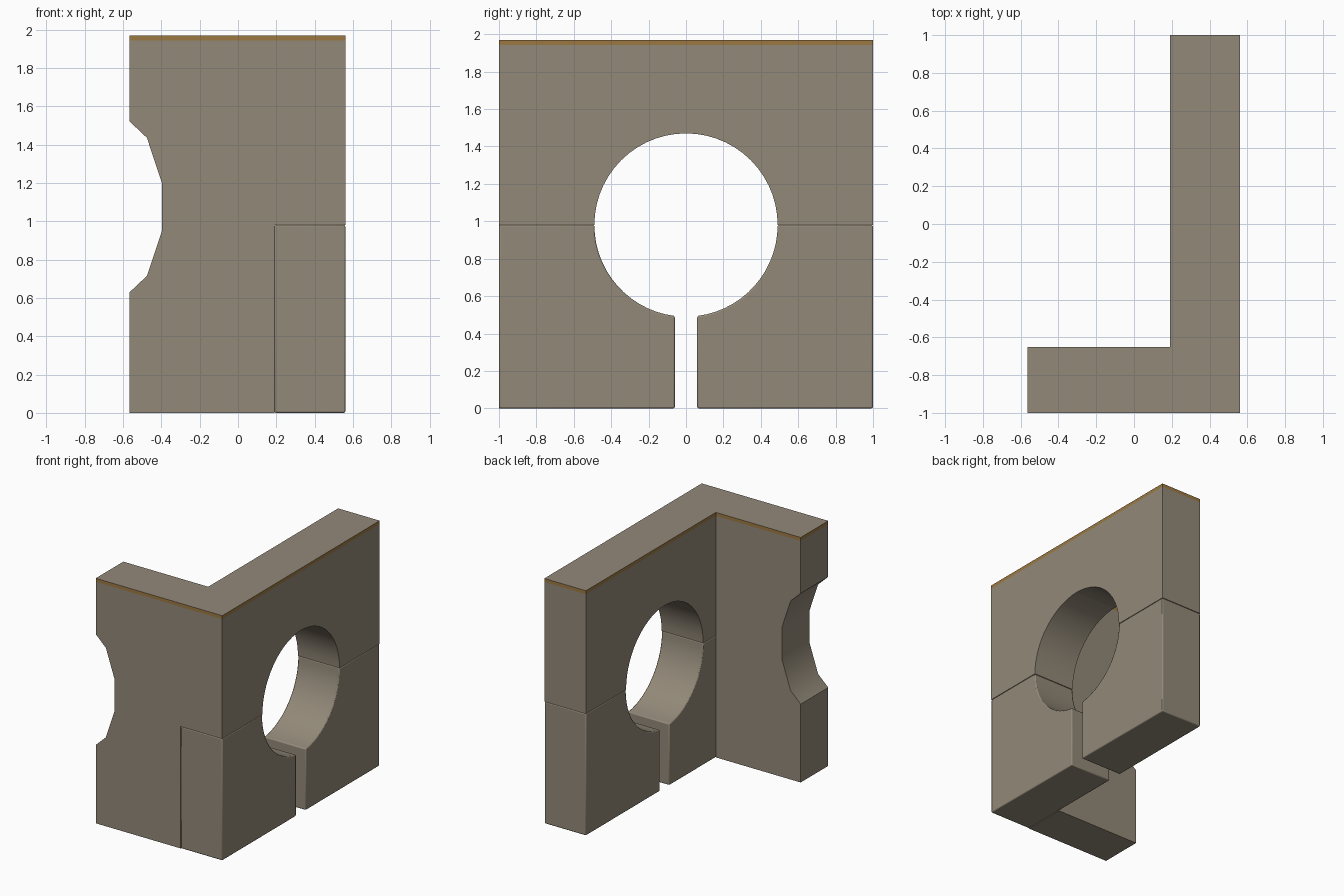
import bpy
import bmesh
import math
from mathutils import Vector

if "Cube" in bpy.data.objects:
    bpy.data.objects.remove(bpy.data.objects["Cube"], do_unlink=True)


def material(name, color):
    mat = bpy.data.materials.new(name)
    mat.use_nodes = True
    mat.diffuse_color = color
    bsdf = mat.node_tree.nodes["Principled BSDF"]
    bsdf.inputs["Base Color"].default_value = color
    bsdf.inputs["Roughness"].default_value = 0.9
    return mat


STONE = material("warm grey stone", (0.29, 0.25, 0.19, 1))
TRIM = material("ochre trim", (0.33, 0.19, 0.055, 1))

TOP, TRIM_Z = 1.97, 1.942
MID, RADIUS, SLOT = 0.98, 0.49, 0.06
WALL_X = (0.19, 0.56)


def block(name, profile, place, start, end, bevel=0):
    """Extrude a flat profile from start to end; place maps (u, v, depth) to xyz."""
    bm = bmesh.new()
    base = bm.faces.new([bm.verts.new(place(u, v, start)) for u, v in profile])
    out = bmesh.ops.extrude_face_region(bm, geom=[base], use_keep_orig=True)
    moved = [g for g in out["geom"] if isinstance(g, bmesh.types.BMVert)]
    shift = Vector(place(0, 0, end)) - Vector(place(0, 0, start))
    bmesh.ops.translate(bm, verts=moved, vec=shift)

    # Cut the trim band into the upper edge
    bmesh.ops.bisect_plane(bm, geom=bm.verts[:] + bm.edges[:] + bm.faces[:],
                           plane_co=(0, 0, TRIM_Z), plane_no=(0, 0, 1))
    bmesh.ops.recalc_face_normals(bm, faces=bm.faces)
    for f in bm.faces:
        above = f.calc_center_median().z > TRIM_Z
        f.material_index = int(above and abs(f.normal.z) < 0.5)

    mesh = bpy.data.meshes.new(name)
    bm.to_mesh(mesh)
    bm.free()
    mesh.materials.append(STONE)
    mesh.materials.append(TRIM)
    obj = bpy.data.objects.new(name, mesh)
    bpy.context.collection.objects.link(obj)
    if bevel:
        mod = obj.modifiers.new("soft edges", 'BEVEL')
        mod.width = bevel
        mod.segments = 2
        mod.limit_method = 'ANGLE'
    bpy.ops.object.select_all(action='DESELECT')
    obj.select_set(True)
    bpy.context.view_layer.objects.active = obj
    bpy.ops.object.shade_smooth_by_angle(angle=math.radians(30))
    return obj


def arc(end_angle, steps=14):
    angles = [end_angle * i / steps for i in range(steps + 1)]
    return [(RADIUS * math.cos(a), MID + RADIUS * math.sin(a)) for a in angles]


# Main wall: four quarters around the round opening, slot between the lower two
upper = arc(math.pi / 2) + [(0, TOP), (1, TOP), (1, MID)]
lower = arc(-math.acos(SLOT / RADIUS)) + [(SLOT, 0), (1, 0), (1, MID)]
for side, sign in (("back", 1), ("front", -1)):
    def across(u, v, d, s=sign):
        return (d, s * u, v)
    block("upper_wall_" + side, upper, across, *WALL_X)
    block("lower_wall_" + side, lower, across, *WALL_X, bevel=0.008)

# Side wall with the notched outer end
notch = [(-0.565, 1.52), (-0.475, 1.435), (-0.397, 1.2),
         (-0.397, 0.95), (-0.475, 0.715), (-0.565, 0.63)]
side_profile = [(0.19, 0), (0.19, TOP), (-0.565, TOP)] + notch + [(-0.565, 0)]
block("side_wall", side_profile, lambda u, v, d: (u, d, v), -1, -0.65)
